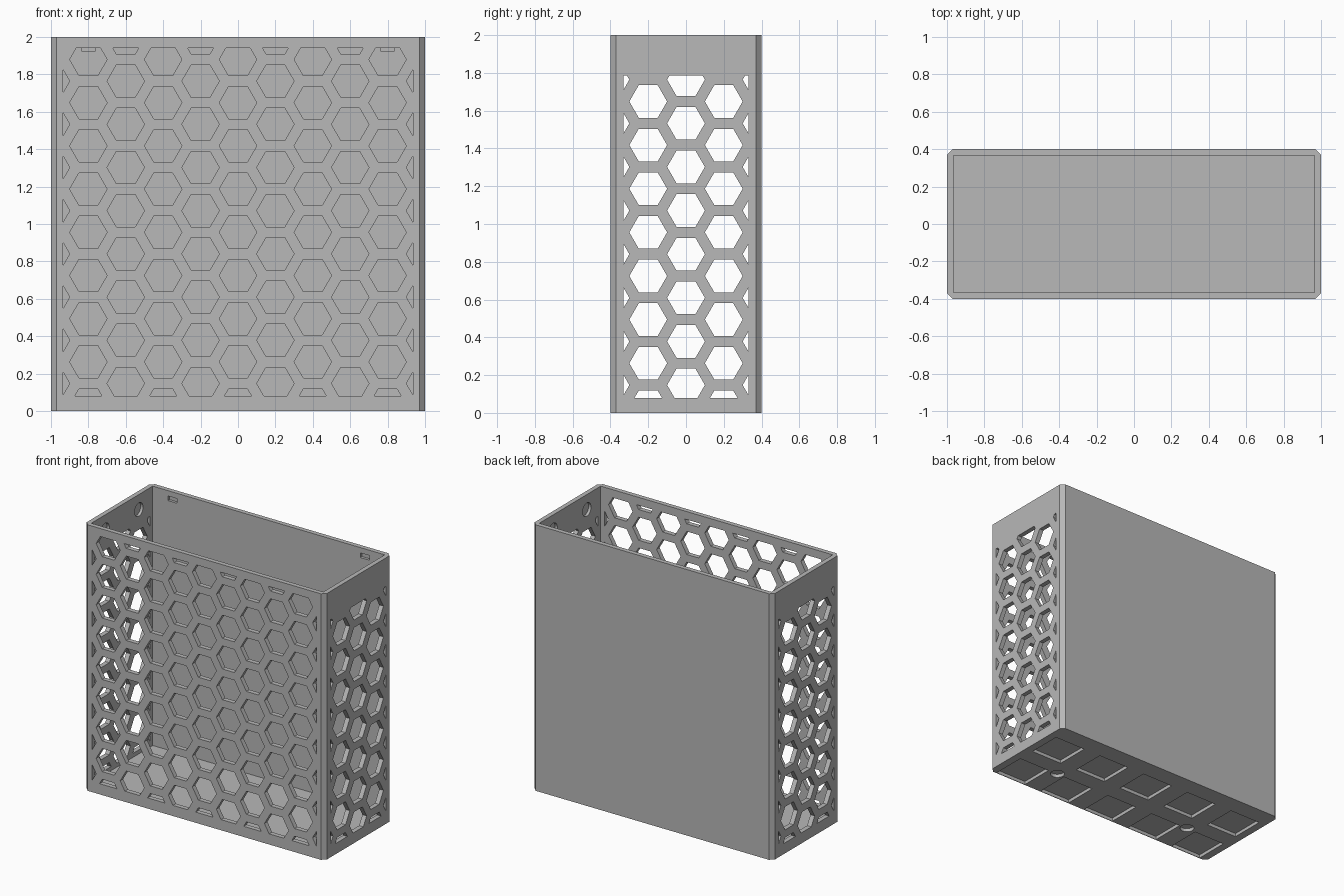
import bpy, bmesh, math
from mathutils import Vector

old = bpy.data.objects.get("Cube")
if old:
    bpy.data.objects.remove(old, do_unlink=True)

HALF_X, HALF_Y, HEIGHT = 1.0, 0.4, 2.0
WALL, FLOOR, CHAMFER = 0.035, 0.05, 0.03
RADIUS, COLUMN = 0.1, 0.2
ROW = COLUMN * 2 / math.sqrt(3)

grey = bpy.data.materials.new("light grey")
grey.use_nodes = True
grey.diffuse_color = (0.48, 0.48, 0.48, 1)
grey.node_tree.nodes["Principled BSDF"].inputs["Base Color"].default_value = grey.diffuse_color


def prism(bm, points, offset):
    """Extrude a planar outline into a closed solid."""
    face = bm.faces.new([bm.verts.new(p) for p in points])
    moved = bmesh.ops.extrude_face_region(bm, geom=[face])["geom"]
    verts = [g for g in moved if isinstance(g, bmesh.types.BMVert)]
    bmesh.ops.translate(bm, verts=verts, vec=Vector(offset))


def block(bm, lo, hi):
    outline = [(lo[0], lo[1]), (hi[0], lo[1]), (hi[0], hi[1]), (lo[0], hi[1])]
    prism(bm, [(x, y, lo[2]) for x, y in outline], (0, 0, hi[2] - lo[2]))


def make_object(name, bm):
    bmesh.ops.recalc_face_normals(bm, faces=bm.faces)
    mesh = bpy.data.meshes.new(name)
    bm.to_mesh(mesh)
    bm.free()
    mesh.materials.append(grey)
    obj = bpy.data.objects.new(name, mesh)
    bpy.context.collection.objects.link(obj)
    return obj


def clip(poly, axis, limit, sign):
    """Keep the part of a 2D outline where sign * (limit - coordinate) >= 0."""
    out = []
    for i, b in enumerate(poly):
        a = poly[i - 1]
        da, db = sign * (limit - a[axis]), sign * (limit - b[axis])
        if (da < 0) != (db < 0):
            t = da / (da - db)
            out.append((a[0] + t * (b[0] - a[0]), a[1] + t * (b[1] - a[1])))
        if db >= 0:
            out.append(b)
    return out


def area(poly):
    return abs(sum(poly[i - 1][0] * p[1] - p[0] * poly[i - 1][1] for i, p in enumerate(poly))) / 2


def honeycomb(columns, half_width, bottom, top, phase):
    """Hexagon outlines on a lattice, trimmed to a rectangular window."""
    for i in range(-columns, columns + 1):
        for k in range(10):
            cz = 0.032 + ROW * (k + 0.5 * ((i + phase) % 2))
            poly = [(i * COLUMN + RADIUS * math.cos(a * math.pi / 3),
                     cz + RADIUS * math.sin(a * math.pi / 3)) for a in range(6)]
            for axis, limit, sign in ((0, half_width, 1), (0, -half_width, -1), (1, top, 1), (1, bottom, -1)):
                poly = clip(poly, axis, limit, sign)
            if len(poly) > 2 and area(poly) > 0.0002:
                yield poly


def subtract(obj, name, bm):
    cutter = make_object(name, bm)
    cutter.hide_render = True
    mod = obj.modifiers.new(name, "BOOLEAN")
    mod.operation, mod.solver, mod.object = "DIFFERENCE", "EXACT", cutter
    bpy.context.view_layer.objects.active = obj
    bpy.ops.object.modifier_apply(modifier=name)
    bpy.data.objects.remove(cutter, do_unlink=True)


# Outer body with chamfered upright corners
bm = bmesh.new()
outline = []
for sx, sy in ((1, 1), (-1, 1), (-1, -1), (1, -1)):
    pair = [(sx * HALF_X, sy * (HALF_Y - CHAMFER)), (sx * (HALF_X - CHAMFER), sy * HALF_Y)]
    outline += pair if sx == sy else pair[::-1]
prism(bm, [(x, y, 0) for x, y in outline], (0, 0, HEIGHT))
bin_body = make_object("open_bin", bm)

# Hollow interior
bm = bmesh.new()
block(bm, (WALL - HALF_X, WALL - HALF_Y, FLOOR), (HALF_X - WALL, HALF_Y - WALL, HEIGHT + 0.1))
subtract(bin_body, "interior", bm)

# Honeycomb openings in the front and both ends
bm = bmesh.new()
depth = WALL + 0.02
for poly in honeycomb(5, 0.935, 0.08, 1.94, 0):
    prism(bm, [(u, -HALF_Y - 0.01, z) for u, z in poly], (0, depth, 0))
for side in (-1, 1):
    for poly in honeycomb(2, 0.332, 0.08, 1.785, 1):
        prism(bm, [(side * (HALF_X + 0.01), u, z) for u, z in poly], (-side * depth, 0, 0))
subtract(bin_body, "openings", bm)

# Blind recesses: back slots, round end sockets, underside pockets and sockets
bm = bmesh.new()
ring = [(0.05 * math.cos(t * math.pi / 12), 0.05 * math.sin(t * math.pi / 12)) for t in range(24)]
inner_y, inner_x = HALF_Y - WALL, HALF_X - WALL
for side in (-1, 1):
    block(bm, (side * 0.8 - 0.038, inner_y - 0.01, 1.925), (side * 0.8 + 0.038, inner_y + 0.02, 1.96))
    for y in (-0.2, 0.2):
        prism(bm, [(side * (inner_x - 0.01), y + u, 1.887 + v) for u, v in ring], (side * 0.03, 0, 0))
    prism(bm, [(side * 0.6 + u, v - 0.13, -0.01) for u, v in ring], (0, 0, 0.035))
for i in range(-2, 3):
    for y in (-0.265, 0.13):
        block(bm, (i * 0.405 - 0.13, y - 0.13, -0.01), (i * 0.405 + 0.13, y + 0.13, 0.025))
subtract(bin_body, "recesses", bm)
